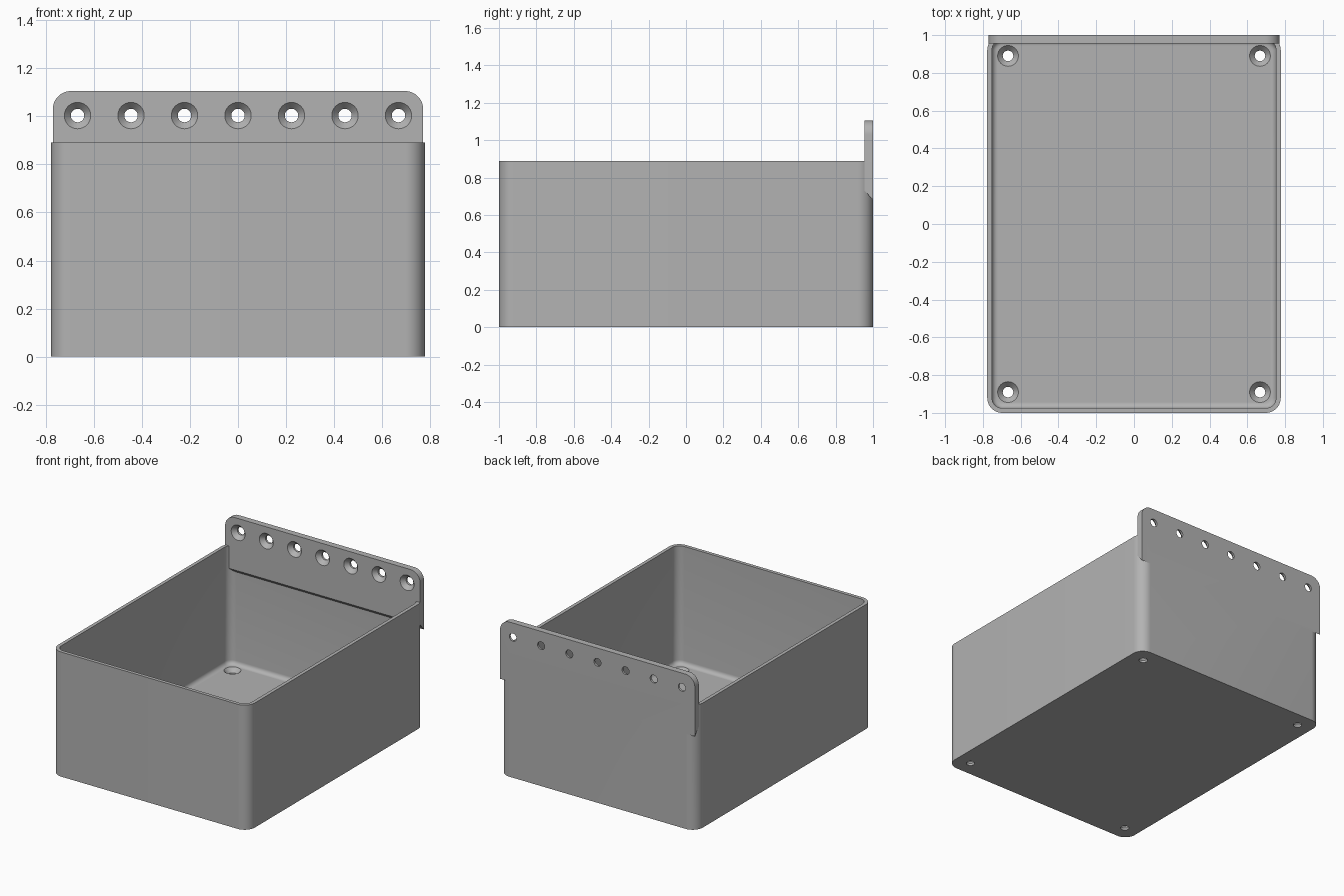
import bpy, bmesh, math
from mathutils import Matrix

cube = bpy.data.objects.get("Cube")
if cube:
    bpy.data.objects.remove(cube, do_unlink=True)

grey = bpy.data.materials.new("plain_grey")
grey.use_nodes = True
colour = (0.45, 0.45, 0.45, 1)
grey.diffuse_color = colour
grey.node_tree.nodes["Principled BSDF"].inputs["Base Color"].default_value = colour

HALF_X, HALF_Y, HEIGHT = 0.777, 1.0, 0.89
WALL, FLOOR = 0.025, 0.045
PLATE_X, PLATE_Y, PLATE_TOP = 0.77, 0.955, 1.105


def to_object(bm, name):
    bmesh.ops.recalc_face_normals(bm, faces=bm.faces)
    mesh = bpy.data.meshes.new(name)
    bm.to_mesh(mesh)
    bm.free()
    mesh.materials.append(grey)
    ob = bpy.data.objects.new(name, mesh)
    bpy.context.collection.objects.link(ob)
    return ob


def prism(bm, points, offset):
    face = bm.faces.new([bm.verts.new(p) for p in points])
    new = bmesh.ops.extrude_face_region(bm, geom=[face])["geom"]
    verts = [g for g in new if isinstance(g, bmesh.types.BMVert)]
    bmesh.ops.translate(bm, verts=verts, vec=offset)


def round_edges(bm, rule, radius, segments):
    edges = [e for e in bm.edges if rule(e)]
    bmesh.ops.bevel(bm, geom=edges, offset=radius, segments=segments,
                    profile=0.5, affect='EDGES')


def upright(e):
    a, b = e.verts
    return (a.co - b.co).xy.length < 1e-4


def rounded_box(name, hx, hy, z0, z1, radius, fillet=0):
    bm = bmesh.new()
    prism(bm, [(-hx, -hy, z0), (hx, -hy, z0), (hx, hy, z0), (-hx, hy, z0)],
          (0, 0, z1 - z0))
    round_edges(bm, upright, radius, 12)
    if fillet:
        round_edges(bm, lambda e: all(v.co.z < z0 + 1e-4 for v in e.verts), fillet, 6)
    return to_object(bm, name)


def combine(target, tool, operation):
    mod = target.modifiers.new(operation, 'BOOLEAN')
    mod.operation, mod.object, mod.solver = operation, tool, 'EXACT'
    graph = bpy.context.evaluated_depsgraph_get()
    mesh = bpy.data.meshes.new_from_object(target.evaluated_get(graph))
    target.modifiers.clear()
    target.data = mesh
    bpy.data.objects.remove(tool, do_unlink=True)


def countersink(bm, matrix):
    # Lathed screw hole: wide mouth at local z = 0, narrow shaft below
    profile = [(0.057, 0.001), (0.055, 0), (0.028, -0.03), (0.028, -0.06)]
    n = 40
    rings = [[bm.verts.new(matrix @ Matrix.Rotation(math.tau * i / n, 4, 'Z')
                           @ Matrix.Translation((r, 0, z)).translation)
              for i in range(n)] for r, z in profile]
    for low, high in zip(rings, rings[1:]):
        for i in range(n):
            j = (i + 1) % n
            bm.faces.new((low[i], low[j], high[j], high[i]))
    bm.faces.new(rings[0])
    bm.faces.new(rings[-1])


# Open bin with rounded corners and a filleted floor
bin_body = rounded_box("storage_bin", HALF_X, HALF_Y, 0, HEIGHT, 0.08)
cavity = rounded_box("cavity_cutter", HALF_X - WALL, HALF_Y - WALL, FLOOR, 1.0,
                     0.055, 0.03)
combine(bin_body, cavity, 'DIFFERENCE')

# Rear mounting plate with a sloped underside and rounded top corners
bm = bmesh.new()
prism(bm, [(-PLATE_X, PLATE_Y, PLATE_TOP), (-PLATE_X, HALF_Y, PLATE_TOP),
           (-PLATE_X, HALF_Y, 0.68), (-PLATE_X, PLATE_Y, 0.73)],
      (2 * PLATE_X, 0, 0))
round_edges(bm, lambda e: all(v.co.z > 1 for v in e.verts)
            and abs(e.verts[0].co.x - e.verts[1].co.x) < 1e-4, 0.075, 12)
combine(bin_body, to_object(bm, "mounting_plate"), 'UNION')

# Screw holes: a row along the plate and one in each floor corner
bm = bmesh.new()
for i in range(-3, 4):
    countersink(bm, Matrix.Translation((i * 0.2225, PLATE_Y, 1.003))
                @ Matrix.Rotation(math.pi / 2, 4, 'X'))
for sx in (-1, 1):
    for sy in (-1, 1):
        countersink(bm, Matrix.Translation((sx * 0.667, sy * 0.89, FLOOR)))
combine(bin_body, to_object(bm, "screw_hole_cutter"), 'DIFFERENCE')

# Smooth curves, crisp edges
bpy.ops.object.select_all(action='DESELECT')
bin_body.select_set(True)
bpy.context.view_layer.objects.active = bin_body
bpy.ops.object.shade_smooth_by_angle(angle=math.radians(30))
